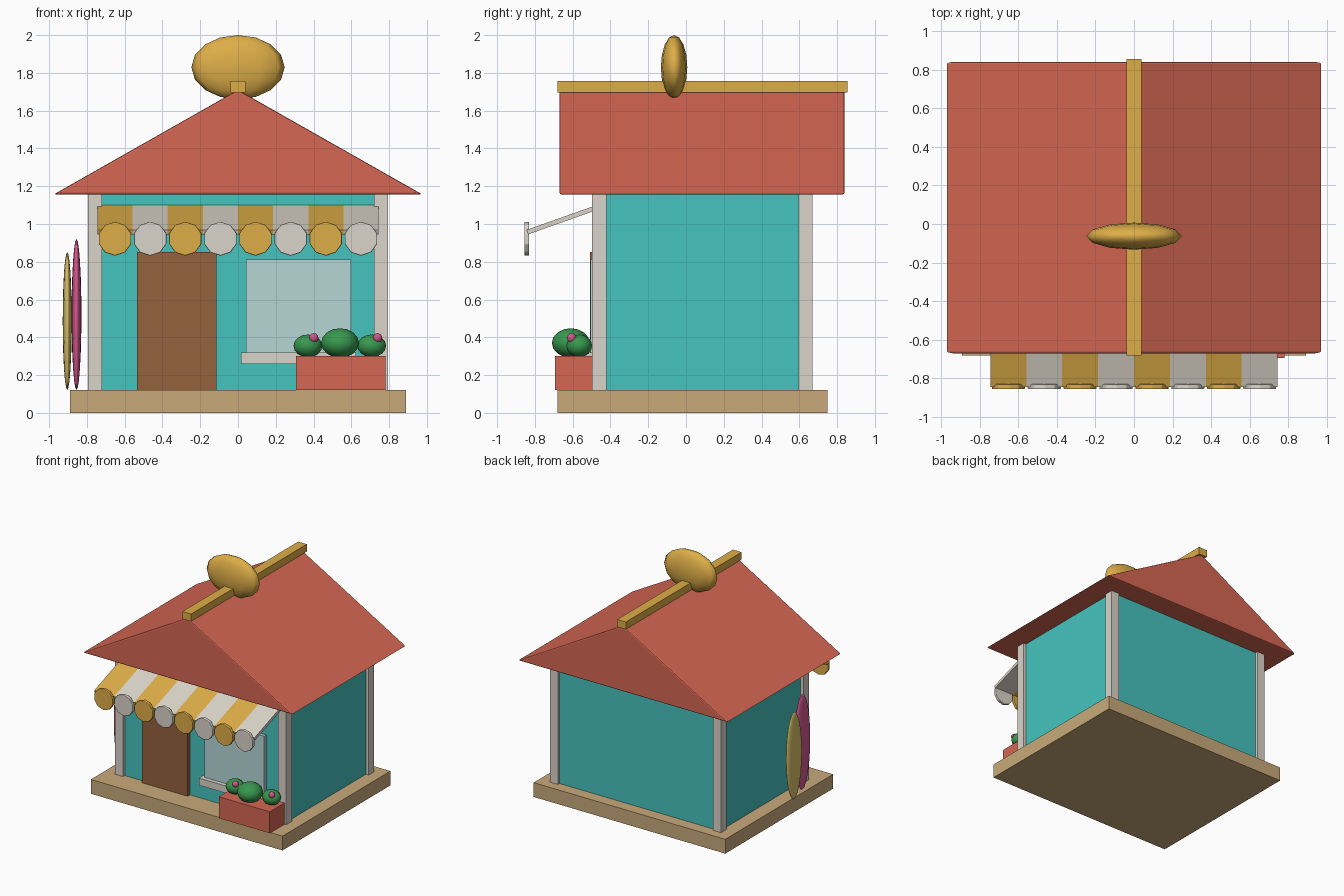
import bpy, bmesh, math
from mathutils import Matrix, Vector

cube = bpy.data.objects.get("Cube")
if cube:
    bpy.data.objects.remove(cube, do_unlink=True)


def material(name, *rgb):
    """Flat material from 8-bit display colour."""
    lin = [((c / 255 + 0.055) / 1.055) ** 2.4 for c in rgb] + [1.0]
    m = bpy.data.materials.new(name)
    m.use_nodes = True
    m.diffuse_color = lin
    m.node_tree.nodes["Principled BSDF"].inputs["Base Color"].default_value = lin
    return m


teal = material("teal_paint", 70, 196, 191)
coral = material("coral_tile", 214, 103, 83)
gold = material("gold", 222, 174, 72)
cream = material("cream", 219, 213, 202)
sand = material("sand_wood", 200, 170, 122)
brown = material("brown_wood", 150, 98, 62)
glass = material("pale_glass", 182, 214, 214)
green = material("leaf_green", 56, 152, 78)
pink = material("pink", 214, 88, 142)
yellow = material("pale_yellow", 216, 192, 104)


def finish(name, bm, mat, bevel=0, smooth=False):
    bmesh.ops.recalc_face_normals(bm, faces=bm.faces)
    mesh = bpy.data.meshes.new(name)
    bm.to_mesh(mesh)
    bm.free()
    mesh.materials.append(mat)
    for p in mesh.polygons:
        p.use_smooth = smooth
    ob = bpy.data.objects.new(name, mesh)
    bpy.context.collection.objects.link(ob)
    if bevel:
        mod = ob.modifiers.new("bevel", "BEVEL")
        mod.width, mod.segments = bevel, 2
    return ob


def box(name, mat, x, y, z, bevel=0):
    """Box from its (min, max) range on each axis."""
    bm = bmesh.new()
    bmesh.ops.create_cube(bm, size=1)
    for v in bm.verts:
        v.co = [a + (b - a) * (c + 0.5) for c, (a, b) in zip(v.co, (x, y, z))]
    return finish(name, bm, mat, bevel)


def ellipsoid(name, mat, centre, radii, segments=12, rings=8):
    bm = bmesh.new()
    bmesh.ops.create_uvsphere(bm, u_segments=segments, v_segments=rings, radius=1)
    bmesh.ops.transform(bm, verts=bm.verts,
                        matrix=Matrix.Translation(centre) @ Matrix.Diagonal((*radii, 1)))
    return finish(name, bm, mat, smooth=True)


# Base and walls
box("base", sand, (-0.89, 0.89), (-0.68, 0.75), (0, 0.12))
box("walls", teal, (-0.77, 0.77), (-0.475, 0.65), (0.12, 1.165))

# Corner posts
for side, x in (("right", -0.757), ("left", 0.757)):
    for end, y in (("front", -0.46), ("back", 0.633)):
        box(f"{end}_{side}_post", cream, (x - 0.038, x + 0.038),
            (y - 0.038, y + 0.038), (0.12, 1.165))

# Gable roof
bm = bmesh.new()
outline = [(-0.975, 1.157), (0.975, 1.157), (0, 1.71)]
gable = bm.faces.new([bm.verts.new((x, -0.67, z)) for x, z in outline])
back = bmesh.ops.extrude_face_region(bm, geom=[gable], use_keep_orig=True)["geom"]
bmesh.ops.translate(bm, vec=(0, 1.51, 0),
                    verts=[g for g in back if isinstance(g, bmesh.types.BMVert)])
finish("roof", bm, coral, bevel=0.01)

# Ridge beam and roof ornament
box("ridge_beam", gold, (-0.04, 0.04), (-0.68, 0.855), (1.695, 1.757))
ellipsoid("roof_ornament", gold, (0, -0.063, 1.83), (0.247, 0.07, 0.17))

# Door, window and sill
box("door", brown, (-0.535, -0.113), (-0.507, -0.46), (0.12, 0.853))
box("window", glass, (0.043, 0.597), (-0.505, -0.46), (0.29, 0.813))
box("window_sill", cream, (0.015, 0.625), (-0.54, -0.46), (0.26, 0.32))

# Striped awning with scalloped edge
pitch = 0.186
top, low = Vector((0, -0.47, 1.088)), Vector((0, -0.84, 0.957))
run = top - low
slope = math.atan2(run.z, run.y)
for i in range(8):
    x = (i - 3.5) * pitch
    mat = cream if i % 2 else gold
    ob = box(f"awning_stripe_{i + 1}", mat, (-pitch / 2, pitch / 2),
             (-run.length / 2, run.length / 2), (-0.0125, 0.0125))
    ob.location = (top + low) / 2 + Vector((x, 0, 0))
    ob.rotation_euler.x = slope
    bm = bmesh.new()
    bmesh.ops.create_cone(bm, cap_ends=True, segments=10, radius1=0.09,
                          radius2=0.09, depth=0.026)
    bmesh.ops.rotate(bm, verts=bm.verts, matrix=Matrix.Rotation(math.pi / 2, 3, "X"))
    bmesh.ops.translate(bm, verts=bm.verts, vec=(x, -0.843, 0.922))
    finish(f"awning_scallop_{i + 1}", bm, mat, bevel=0.005)

# Planter with bushes and blossoms
box("planter", coral, (0.307, 0.78), (-0.693, -0.475), (0.12, 0.3))
ellipsoid("middle_bush", green, (0.54, -0.61, 0.37), (0.1, 0.1, 0.078))
for side, x in (("right", 0.37), ("left", 0.708)):
    ellipsoid(f"{side}_bush", green, (x, -0.565, 0.355), (0.076, 0.068, 0.06))
    ellipsoid(f"{side}_blossom", pink, (x + 0.031, -0.605, 0.397), (0.025, 0.025, 0.025))

# Boards standing by the side wall
ellipsoid("pink_board", pink, (-0.855, -0.32, 0.52), (0.026, 0.1, 0.4), 16, 12)
ellipsoid("yellow_board", yellow, (-0.904, -0.14, 0.487), (0.024, 0.1, 0.365), 16, 12)
